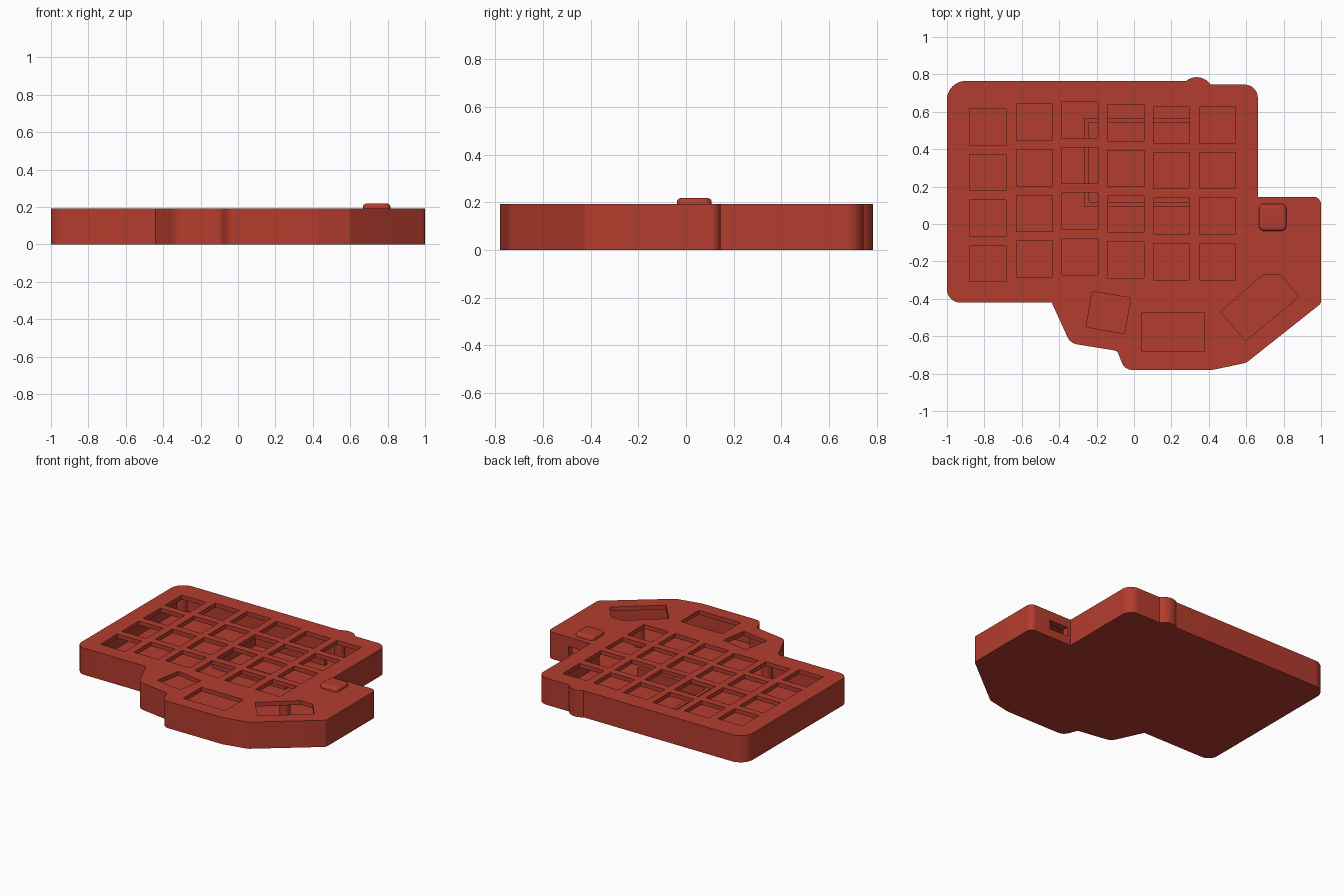
import bpy, bmesh, math
from mathutils import Vector, Matrix

if "Cube" in bpy.data.objects:
    bpy.data.objects.remove(bpy.data.objects["Cube"])

TOP, PLATE, FLOOR, WALL = 0.192, 0.03, 0.03, 0.045

red = bpy.data.materials.new("brick_red")
red.diffuse_color = (0.456, 0.045, 0.027, 1)
red.use_nodes = True
red.node_tree.nodes["Principled BSDF"].inputs["Base Color"].default_value = red.diffuse_color

# Case outline, counter-clockwise: x, y, corner radius
OUTLINE = [(-1, -0.42, 0.07), (-0.44, -0.42, 0), (-0.34, -0.638, 0.07),
           (-0.09, -0.678, 0.03), (-0.05, -0.78, 0.06), (0.42, -0.78, 0.08),
           (0.6, -0.742, 0.05), (1, -0.425, 0.03), (1, 0.145, 0.04),
           (0.662, 0.145, 0), (0.662, 0.745, 0.07), (0.36, 0.745, 0),
           (0.36, 0.765, 0), (-1, 0.765, 0.1)]


def inset(pts, d):
    """Move every side of a counter-clockwise outline inward by d."""
    out = []
    for i, (x, y, r) in enumerate(pts):
        p = Vector((x, y))
        a = (p - Vector(pts[i - 1][:2])).normalized()
        b = (Vector(pts[(i + 1) % len(pts)][:2]) - p).normalized()
        na, nb = Vector((-a.y, a.x)), Vector((-b.y, b.x))
        q = p + (na + nb) * (d / (1 + na.dot(nb)))
        out.append((q.x, q.y, max(r - d, 0)))
    return out


def fillet(pts, steps=8):
    """Replace corners that carry a radius by arcs."""
    out = []
    for i, (x, y, r) in enumerate(pts):
        p = Vector((x, y))
        a = (Vector(pts[i - 1][:2]) - p).normalized()
        b = (Vector(pts[(i + 1) % len(pts)][:2]) - p).normalized()
        if r < 0.005:
            out.append(p)
            continue
        half = a.angle(b) / 2
        c = p + (a + b).normalized() * (r / math.sin(half))
        s = p + a * (r / math.tan(half)) - c
        e = p + b * (r / math.tan(half)) - c
        for k in range(steps + 1):
            t = k / steps
            out.append(c + s.lerp(e, t).normalized() * r)
    return out


def box_pts(x0, x1, y0, y1):
    return [(x0, y0), (x1, y0), (x1, y1), (x0, y1)]


def disc_pts(x, y, r, n=40):
    return [(x + r * math.cos(k * math.tau / n), y + r * math.sin(k * math.tau / n))
            for k in range(n)]


def prisms(name, profiles, z0, z1):
    """One object made of upright prisms over the given profiles."""
    bm = bmesh.new()
    for pts in profiles:
        f = bm.faces.new([bm.verts.new((p[0], p[1], z0)) for p in pts])
        up = bmesh.ops.extrude_face_region(bm, geom=[f])["geom"]
        bmesh.ops.translate(bm, vec=(0, 0, z1 - z0),
                            verts=[v for v in up if isinstance(v, bmesh.types.BMVert)])
    bmesh.ops.recalc_face_normals(bm, faces=bm.faces)
    me = bpy.data.meshes.new(name)
    bm.to_mesh(me)
    bm.free()
    me.materials.append(red)
    ob = bpy.data.objects.new(name, me)
    bpy.context.collection.objects.link(ob)
    return ob


def activate(ob):
    bpy.ops.object.select_all(action="DESELECT")
    ob.select_set(True)
    bpy.context.view_layer.objects.active = ob


def boolean(ob, other, op):
    m = ob.modifiers.new("cut", "BOOLEAN")
    m.operation, m.solver, m.object = op, "EXACT", other
    activate(ob)
    bpy.ops.object.modifier_apply(modifier=m.name)
    bpy.data.objects.remove(other)


# Hollow case with a round bulge on the back edge
case = prisms("case", [fillet(OUTLINE)], 0, TOP)
boolean(case, prisms("bulge", [disc_pts(0.335, 0.695, 0.09)], 0, TOP), "UNION")
boolean(case, prisms("cavity", [fillet(inset(OUTLINE, WALL))], FLOOR, TOP - PLATE), "DIFFERENCE")

# Key openings: six staggered columns of four
S = 0.0965
holes = []
for cx, cy in [(-0.782, 0.52), (-0.533, 0.545), (-0.29, 0.557),
               (-0.044, 0.541), (0.2, 0.53), (0.446, 0.53)]:
    for row in range(4):
        y = cy - row * 0.244
        holes.append(box_pts(cx - S, cx + S, y - S, y + S))

# Thumb openings: tilted square, wide key, slanted five-sided key
rot = Matrix.Rotation(math.radians(-10), 2)
holes.append([rot @ Vector(p) + Vector((-0.137, -0.473)) for p in box_pts(-0.104, 0.104, -0.097, 0.097)])
holes.append(box_pts(0.042, 0.375, -0.682, -0.474))
holes.append([(0.463, -0.468), (0.597, -0.624), (0.88, -0.39), (0.785, -0.272), (0.69, -0.272)])
boolean(case, prisms("key_openings", holes, TOP - PLATE - 0.02, TOP + 0.05), "DIFFERENCE")

# Cable port in the back wall of the side section
boolean(case, prisms("port", [box_pts(0.69, 0.835, 0.05, 0.2)], 0.06, 0.125), "DIFFERENCE")
activate(case)
bpy.ops.object.shade_smooth_by_angle(angle=math.radians(30))

# Battery rails on the floor
prisms("battery_rails", [[(-0.268, 0.092), (0.31, 0.092), (0.31, 0.117), (-0.24, 0.117),
                          (-0.24, 0.542), (0.31, 0.542), (0.31, 0.568), (-0.268, 0.568)]],
       FLOOR - 0.005, 0.1)

# Screw posts between floor and plate
posts = prisms("screw_posts", [disc_pts(x, y, 0.035, 20) for x, y in
               [(-0.915, 0.67), (0.335, 0.68), (-0.41, -0.335), (0.585, -0.3)]],
               FLOOR - 0.005, TOP - PLATE + 0.005)
activate(posts)
bpy.ops.object.shade_smooth_by_angle(angle=math.radians(30))

# Rounded button on the side section
sq = [(0.667, -0.038, 0.03), (0.815, -0.038, 0.03), (0.815, 0.108, 0.03), (0.667, 0.108, 0.03)]
button = prisms("button", [fillet(sq, 5)], TOP - 0.02, 0.218)
bm = bmesh.new()
bm.from_mesh(button.data)
rim = [e for e in bm.edges if all(v.co.z > 0.21 for v in e.verts)]
bmesh.ops.bevel(bm, geom=rim, offset=0.018, segments=4, profile=0.5, affect="EDGES")
bm.to_mesh(button.data)
bm.free()
activate(button)
bpy.ops.object.shade_smooth_by_angle(angle=math.radians(40))
